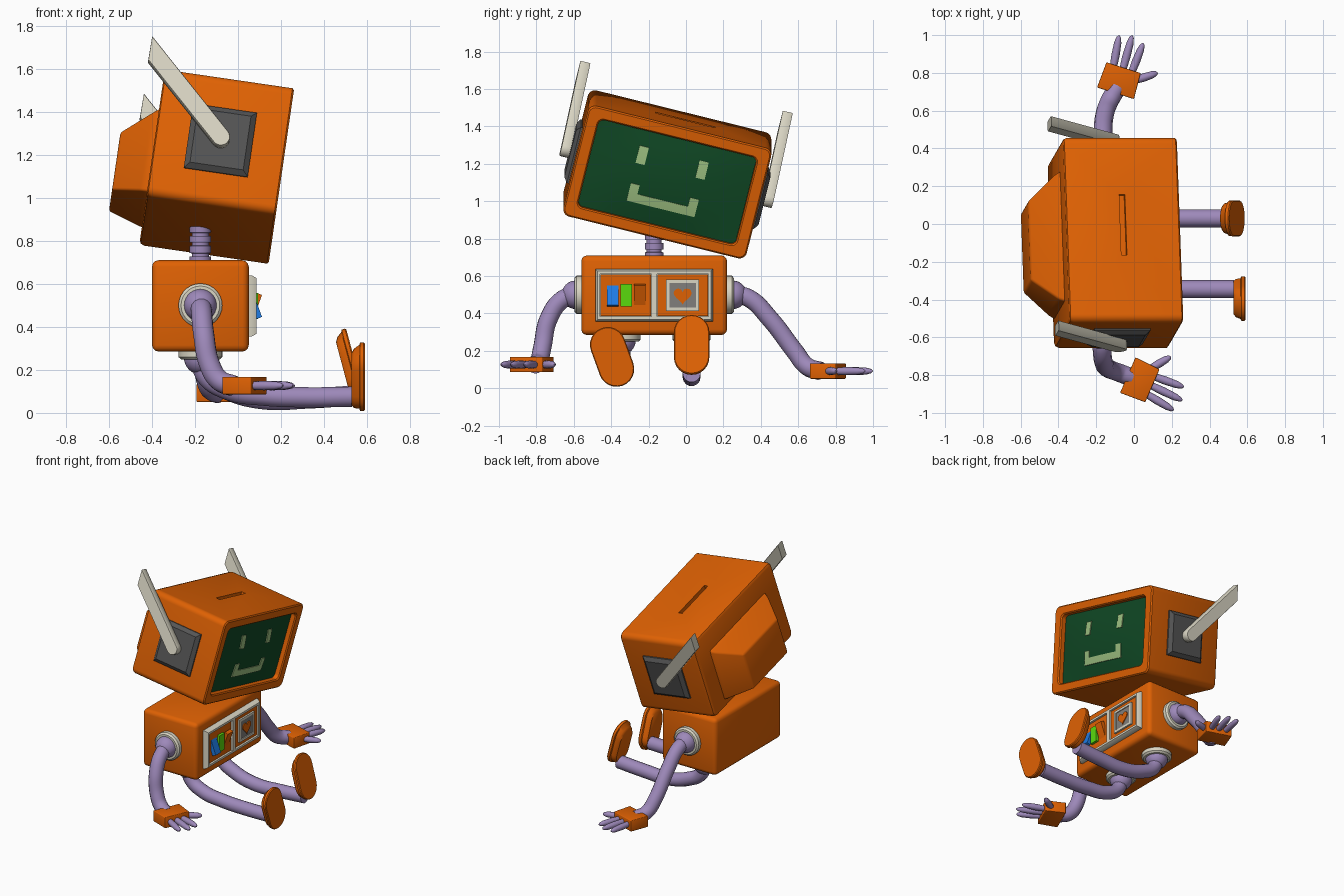
import bpy, bmesh
from math import sin, cos, pi, radians
from mathutils import Matrix, Vector

cube = bpy.data.objects.get("Cube")
if cube:
    bpy.data.objects.remove(cube)


def material(name, r, g, b):
    m = bpy.data.materials.new(name)
    m.use_nodes = True
    m.diffuse_color = (r, g, b, 1)
    m.node_tree.nodes["Principled BSDF"].inputs["Base Color"].default_value = (r, g, b, 1)
    return m


ORANGE = material("orange", .74, .12, .001)
PURPLE = material("purple", .34, .25, .49)
BONE = material("bone white", .7, .67, .55)
GREY = material("dark grey", .09, .09, .09)
MID = material("mid grey", .22, .21, .2)
SCREEN = material("screen green", .005, .065, .018)
GLYPH = material("pale green", .34, .53, .22)
BLUE = material("blue", .013, .2, .78)
LIME = material("lime", .1, .7, .004)
parts = []


def frame(origin, x, y, z):
    m = Matrix((x, y, z)).transposed().to_4x4()
    m.translation = origin
    return m


def finish(name, bm, mat, matrix):
    bm.transform(matrix)
    bmesh.ops.recalc_face_normals(bm, faces=bm.faces)
    mesh = bpy.data.meshes.new(name)
    bm.to_mesh(mesh)
    bm.free()
    mesh.materials.append(mat)
    ob = bpy.data.objects.new(name, mesh)
    bpy.context.collection.objects.link(ob)
    parts.append(ob)
    return ob


def loft(name, matrix, sections, mat, bevel=0):
    """Skin a stack of outlines, each given as (height, points)."""
    bm = bmesh.new()
    rings = [[bm.verts.new((p[0], p[1], h)) for p in pts] for h, pts in sections]
    for a, b in zip(rings, rings[1:]):
        for i in range(len(a)):
            j = (i + 1) % len(a)
            bm.faces.new((a[i], a[j], b[j], b[i]))
    bm.faces.new(rings[0])
    bm.faces.new(rings[-1])
    if bevel:
        bmesh.ops.bevel(bm, geom=bm.edges[:], offset=bevel, segments=3, profile=.5, affect='EDGES')
    return finish(name, bm, mat, matrix)


def rect(w, d, x=0, y=0):
    return [(x + i * w / 2, y + j * d / 2) for i, j in ((-1, -1), (1, -1), (1, 1), (-1, 1))]


def rounded(w, d, r):
    return [(i * (w / 2 - r) + r * cos(a + k * pi / 12), j * (d / 2 - r) + r * sin(a + k * pi / 12))
            for i, j, a in ((1, 1, 0), (-1, 1, pi / 2), (-1, -1, pi), (1, -1, 3 * pi / 2)) for k in range(7)]


def circle(r, n=28):
    return [(r * cos(2 * pi * i / n), r * sin(2 * pi * i / n)) for i in range(n)]


def stadium(w, length, shift=0):
    r, k = w / 2, length / 2 - w / 2
    arc = [i * pi / 12 for i in range(13)]
    return ([(r * cos(a), k + r * sin(a) + shift) for a in arc]
            + [(-r * cos(a), -k - r * sin(a) + shift) for a in arc])


def box(name, matrix, w, d, h0, h1, mat, x=0, y=0, bevel=0):
    return loft(name, matrix, [(h0, rect(w, d, x, y)), (h1, rect(w, d, x, y))], mat, bevel)


def cut(ob, cutter):
    mod = ob.modifiers.new("cut", 'BOOLEAN')
    mod.object, mod.operation, mod.solver = cutter, 'DIFFERENCE', 'EXACT'
    bpy.context.view_layer.objects.active = ob
    bpy.ops.object.modifier_apply(modifier=mod.name)
    parts.remove(cutter)
    bpy.data.objects.remove(cutter)


def tube(name, points, r, mat):
    cu = bpy.data.curves.new(name, 'CURVE')
    cu.dimensions, cu.bevel_depth, cu.bevel_resolution, cu.use_fill_caps = '3D', r, 5, True
    sp = cu.splines.new('BEZIER')
    sp.bezier_points.add(len(points) - 1)
    sp.resolution_u = 8
    for bp, p in zip(sp.bezier_points, points):
        bp.co = p
        bp.handle_left_type = bp.handle_right_type = 'AUTO'
    cu.materials.append(mat)
    ob = bpy.data.objects.new(name, cu)
    bpy.context.collection.objects.link(ob)
    bpy.ops.object.select_all(action='DESELECT')
    ob.select_set(True)
    bpy.context.view_layer.objects.active = ob
    bpy.ops.object.convert(target='MESH')
    parts.append(bpy.context.view_layer.objects.active)


X, Y, Z = Vector((1, 0, 0)), Vector((0, 1, 0)), Vector((0, 0, 1))

# Torso and ribbed neck
CX, CY = -.175, -.17
box("torso", Matrix.Translation((CX, CY, 0)), .45, .78, .285, .71, ORANGE, bevel=.03)
ribs = [(.70, .05)]
for z in (.735, .785, .83):
    ribs += [(z - .008, .05), (z - .007, .04), (z + .007, .04), (z + .008, .05)]
ribs.append((.9, .05))
loft("neck", Matrix.Translation((CX, CY, 0)), [(z, circle(r)) for z, r in ribs], PURPLE)

# Chest panel with two recessed wells
P = frame((.05, CY, .4975), Y, Z, X)
panel = loft("chest_panel", P, [(-.01, rect(.63, .283)), (.015, rect(.63, .283)), (.037, rect(.605, .258))], BONE)
for side, label in ((-1, "right"), (1, "left")):
    cut(panel, box("well", P, .274, .227, .015, .1, BONE, x=side * .152))
    box(label + "_well_plate", P, .27, .223, .01, .024, ORANGE, x=side * .152)
for label, x, tilt, mat in (("blue", -.221, -20, BLUE), ("green", -.149, 0, LIME), ("orange", -.077, 20, ORANGE)):
    M = P @ Matrix.Translation((x, 0, .024)) @ Matrix.Rotation(radians(tilt), 4, 'X')
    box(label + "_switch", M, .062, .122, -.01, .018, mat)
badge = box("badge_frame", P, .177, .168, .02, .037, BONE, x=.152)
cut(badge, box("badge_well", P, .143, .134, .03, .1, BONE, x=.152))
box("badge_plate", P, .141, .132, .025, .032, MID, x=.152)
heart = []
for i in range(28):
    t = 2 * pi * i / 28
    heart.append((.152 + .003 * 16 * sin(t) ** 3,
                  .003 * (13 * cos(t) - 5 * cos(2 * t) - 2 * cos(3 * t) - cos(4 * t))))
loft("heart", P, [(.031, heart), (.038, heart)], ORANGE)

# Head shell, built in its own tilted frame, its front folding inward around the screen
H = Matrix.Translation((-.10, -.10, 1.145)) @ Matrix.Rotation(radians(8.3), 4, 'Y') @ Matrix.Rotation(radians(-14), 4, 'X')
F = H @ frame((0, 0, 0), Y, Z, X)
W, D = 1.01, .615
head = loft("head", F, [(-.303, rounded(W - .04, D - .04, .025)), (-.297, rounded(W - .015, D - .015, .035)),
                        (-.28, rounded(W, D, .04)), (.297, rounded(W, D, .04)),
                        (.305, rounded(W - .016, D - .016, .035)), (.305, rounded(.885, .5, .035)),
                        (.297, rounded(.87, .485, .03)), (.245, rounded(.87, .485, .03))], ORANGE)
cut(head, box("top_slot", H, .03, .33, .28, .4, ORANGE, y=.023))
loft("head_back", F, [(-.29, rect(.72, .41, 0, -.05)), (-.33, rect(.68, .38, 0, -.06)),
                      (-.465, rect(.43, .28, 0, -.095))], ORANGE, bevel=.012)


# Curved screen and the face drawn on it
def dome_patch(name, y0, y1, z0, z1, lift, mat, n=10):
    bm = bmesh.new()
    bmesh.ops.create_grid(bm, x_segments=n, y_segments=n, size=.5)
    for v in bm.verts:
        v.co.x = y0 + (v.co.x + .5) * (y1 - y0)
        v.co.y = z0 + (v.co.y + .5) * (z1 - z0)
        v.co.z = .265 + .03 * (1 - (v.co.x / .44) ** 2) * (1 - (v.co.y / .25) ** 2) + lift
    ext = bmesh.ops.extrude_face_region(bm, geom=bm.faces[:])
    for v in ext["geom"]:
        if isinstance(v, bmesh.types.BMVert):
            v.co.z -= .008
    return finish(name, bm, mat, F)


dome_patch("screen", -.434, .434, -.242, .242, 0, SCREEN)
for side, label in ((-1, "right"), (1, "left")):
    y = side * .165
    dome_patch(label + "_eye", y - .025, y + .025, .06, .155, .006, GLYPH)
    y = side * .163
    dome_patch(label + "_mouth_corner", y - .024, y + .024, -.102, -.052, .006, GLYPH)
dome_patch("mouth", -.187, .187, -.15, -.102, .006, GLYPH)

# Ear pads and antennas
for side, label in ((-1, "right"), (1, "left")):
    E = H @ frame((0, side * .5, 0), Z, X, Y * side)
    loft(label + "_ear_pad", E, [(-.02, rect(.31, .30)), (.015, rect(.31, .30)), (.035, rect(.26, .25))], GREY)
    A = E @ Matrix.Rotation(radians(-46), 4, 'Z')
    sections = []
    for h, s in ((.03, .94), (.034, 1), (.08, 1), (.085, .94)):
        bar = [(.043 * s * cos(a), .043 * s * sin(a)) for a in [pi / 2 + i * pi / 10 for i in range(11)]]
        sections.append((h, bar + [(.495, -.043 * s), (.572, .043 * s)]))
    loft(label + "_antenna", A, sections, BONE)


# Round joints: collar plus ball
def socket(name, origin, normal):
    q = normal.to_track_quat('Z', 'Y').to_matrix().to_4x4()
    M = Matrix.Translation(origin) @ q
    loft(name + "_collar", M, [(-.01, circle(.102)), (.025, circle(.102)), (.036, circle(.09))], BONE)
    loft(name + "_ball", M, [(.03 + .075 * sin(a), circle(.075 * cos(a) + .001))
                             for a in [i * pi / 16 for i in range(9)]], PURPLE)


# Arms with hands
def hand(label, origin, d):
    d = Vector(d).normalized()
    n = Vector((abs(d.y), d.x if d.y < 0 else -d.x, 0))
    M = frame(origin, n, Z, d)
    loft(label + "_palm", M, [(0, rect(.205, .082)), (.142, rect(.19, .082))], ORANGE, bevel=.005)
    fingers = (("outer", -.05, .11, -.074, .297), ("middle", 0, .11, -.008, .318),
               ("inner", .047, .11, .06, .297), ("thumb", .07, .09, .18, .17))
    for finger, s0, l0, s1, l1 in fingers:
        a, b = M @ Vector((s0, 0, l0)), M @ Vector((s1, 0, l1))
        q = (b - a).to_track_quat('Z', 'Y').to_matrix().to_4x4()
        length = (b - a).length
        loft(label + "_" + finger + "_finger", Matrix.Translation(a) @ q,
             [(t * length, circle(r, 12)) for t, r in
              ((0, .018), (.45, .022), (.8, .019), (.95, .012), (1, .004))], PURPLE)


socket("right_shoulder", (CX, -.56, .5), -Y)
socket("left_shoulder", (CX, .22, .5), Y)
tube("right_arm", [(CX, -.58, .5), (-.17, -.66, .475), (-.16, -.735, .37), (-.13, -.768, .22),
                   (-.085, -.785, .15), (-.02, -.81, .125)], .049, PURPLE)
tube("left_arm", [(CX, .25, .5), (-.17, .33, .485), (-.165, .45, .37), (-.155, .58, .2),
                  (-.13, .65, .115), (-.09, .72, .092)], .049, PURPLE)
hand("right", (-.033, -.80, .127), (.92, -.40, 0))
hand("left", (-.098, .692, .092), (.30, .95, 0))

# Legs with upturned feet
for label, y, mid, end in (("right", -.345, .08, .075), ("left", .03, .063, .08)):
    socket(label + "_hip", (CX, y, .285), -Z)
    tube(label + "_leg", [(CX, y, .27), (-.15, y, .175), (-.05, y, .108), (.12, y, mid),
                          (.32, y, (mid + end) / 2 - .005), (.53, y, end)], .048, PURPLE)


def foot(name, origin, up):
    up = Vector(up).normalized()
    side = (Y - up * up.y).normalized()
    loft(name, frame(origin, side, up, up.cross(side)),
         [(0, stadium(.18, .318)), (.006, stadium(.19, .328)), (.022, stadium(.188, .326)),
          (.026, stadium(.17, .305)), (.05, stadium(.16, .285, -.008)), (.062, stadium(.14, .25, -.012))], ORANGE)


foot("right_foot", (.59, -.395, .168), (0, -sin(radians(20)), cos(radians(20))))
foot("left_foot", (.545, .03, .235), (-sin(radians(15)), 0, cos(radians(15))))

# Shading
bpy.ops.object.select_all(action='DESELECT')
for ob in parts:
    ob.select_set(True)
bpy.context.view_layer.objects.active = parts[0]
bpy.ops.object.shade_smooth_by_angle(angle=radians(35))
